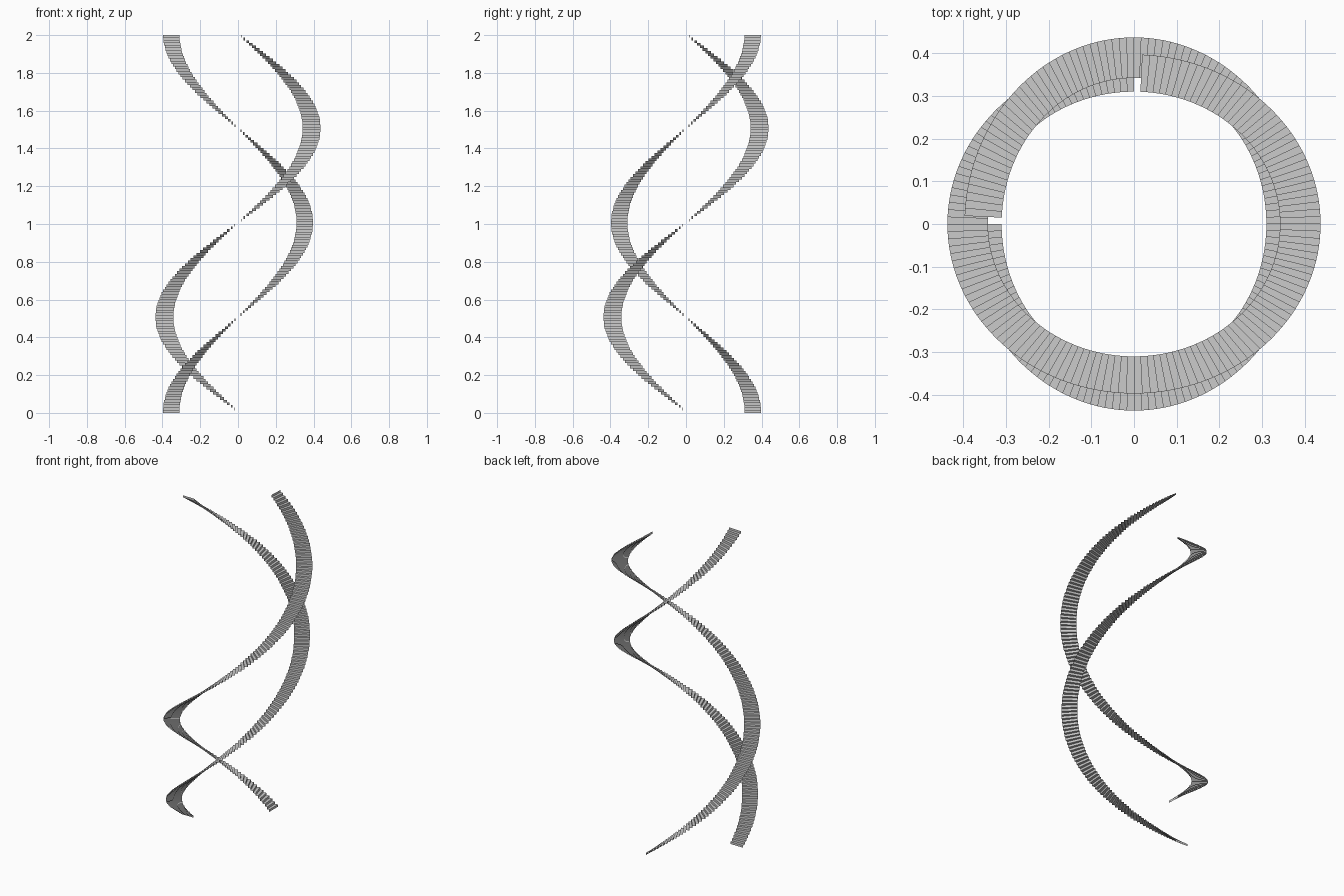
import bpy, bmesh
from math import sin, cos, pi

if "Cube" in bpy.data.objects:
    bpy.data.objects.remove(bpy.data.objects["Cube"])

STEPS = 144            # risers in one full turn
RISE = 2.0 / STEPS
INNER = (0.31, 0.342)  # short and long half-axes of the inner edge
OUTER = (0.397, 0.437) # short and long half-axes of the outer edge


def stepped_ribbon(name, turn):
    """One full-turn helical ribbon of tiny radial steps, turned about z."""
    bm = bmesh.new()
    c, s = cos(turn), sin(turn)

    def rung(angle, z):
        pair = []
        for a, b in (INNER, OUTER):
            x, y = -a * cos(angle), -b * sin(angle)
            pair.append(bm.verts.new((x * c - y * s, x * s + y * c, z)))
        return pair

    last = None
    for k in range(STEPS):
        angle = 2 * pi * k / STEPS
        low, high = rung(angle, k * RISE), rung(angle, (k + 1) * RISE)
        if last:
            bm.faces.new((last[0], low[0], low[1], last[1]))   # tread
        bm.faces.new((low[0], high[0], high[1], low[1]))       # riser
        last = high

    bmesh.ops.recalc_face_normals(bm, faces=bm.faces[:])
    mesh = bpy.data.meshes.new(name)
    bm.to_mesh(mesh)
    bm.free()
    obj = bpy.data.objects.new(name, mesh)
    bpy.context.collection.objects.link(obj)


# Two identical strands, a quarter turn apart
stepped_ribbon("spiral_strand_a", 0)
stepped_ribbon("spiral_strand_b", -pi / 2)
